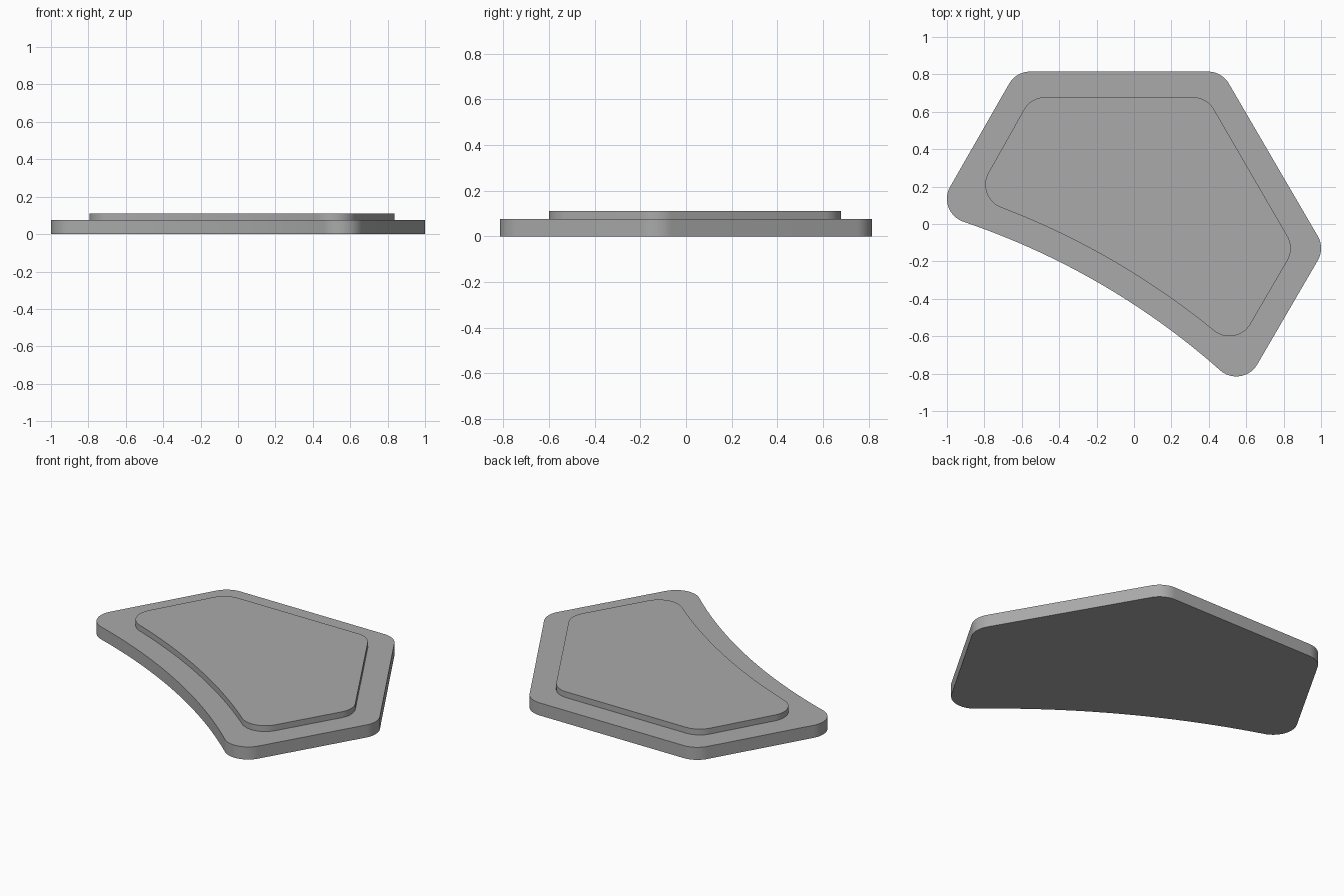
import bpy, bmesh
from math import radians, degrees, atan2, cos, sin, sqrt
from mathutils import Vector

cube = bpy.data.objects.get("Cube")
if cube:
    bpy.data.objects.remove(cube)

GREY = (0.4, 0.4, 0.4, 1)
grey = bpy.data.materials.new("plain grey")
grey.use_nodes = True
grey.diffuse_color = GREY
grey.node_tree.nodes["Principled BSDF"].inputs["Base Color"].default_value = GREY

CORNER = 0.13   # corner radius
SWEEP = 4.0     # radius of the concave front edge


def arc(center, radius, start, end, steps):
    """Points along an arc, angles in degrees."""
    angles = [radians(start + (end - start) * i / steps) for i in range(steps + 1)]
    return [Vector((center[0] + radius * cos(a), center[1] + radius * sin(a))) for a in angles]


def bearing(a, b):
    return degrees(atan2(b.y - a.y, b.x - a.x))


def outline(right, back_right, back_left, left, front):
    """Rounded pentagon through five corner centres, with a concave front edge."""
    left, front = Vector(left), Vector(front)
    half = (front - left) / 2
    down = Vector((half.y, -half.x)).normalized()
    hub = left + half + down * sqrt((SWEEP + CORNER) ** 2 - half.length_squared)
    sweep_radius = (hub - left).length - CORNER
    to_left, to_front = bearing(hub, left), bearing(hub, front)
    pts = arc(right, CORNER, -30, 30, 12)
    pts += arc(back_right, CORNER, 30, 90, 12)
    pts += arc(back_left, CORNER, 90, 150, 12)
    pts += arc(left, CORNER, 150, to_left + 180, 18)
    pts += arc(hub, sweep_radius, to_left, to_front, 40)[1:-1]
    pts += arc(front, CORNER, to_front + 180, 330, 18)
    return pts


def plate(name, points, bottom, top):
    """Flat plate extruded straight up from an outline."""
    bm = bmesh.new()
    face = bm.faces.new([bm.verts.new((p.x, p.y, bottom)) for p in points])
    extruded = bmesh.ops.extrude_face_region(bm, geom=[face], use_keep_orig=True)["geom"]
    for v in extruded:
        if isinstance(v, bmesh.types.BMVert):
            v.co.z = top
    bmesh.ops.recalc_face_normals(bm, faces=bm.faces)
    mesh = bpy.data.meshes.new(name)
    bm.to_mesh(mesh)
    bm.free()
    mesh.materials.append(grey)
    obj = bpy.data.objects.new(name, mesh)
    bpy.context.collection.objects.link(obj)
    bpy.ops.object.select_all(action="DESELECT")
    obj.select_set(True)
    bpy.context.view_layer.objects.active = obj
    bpy.ops.object.shade_smooth_by_angle(angle=radians(30))


# Wide base plate
plate("base_plate",
      outline((0.87, -0.13), (0.395, 0.685), (-0.555, 0.685), (-0.87, 0.135), (0.547, -0.685)),
      0, 0.075)

# Smaller raised panel, inset evenly from the base edge
SWEEP += 0.14
plate("raised_panel",
      outline((0.708, -0.13), (0.315, 0.548), (-0.475, 0.548), (-0.665, 0.21), (0.51, -0.47)),
      0.075, 0.11)
